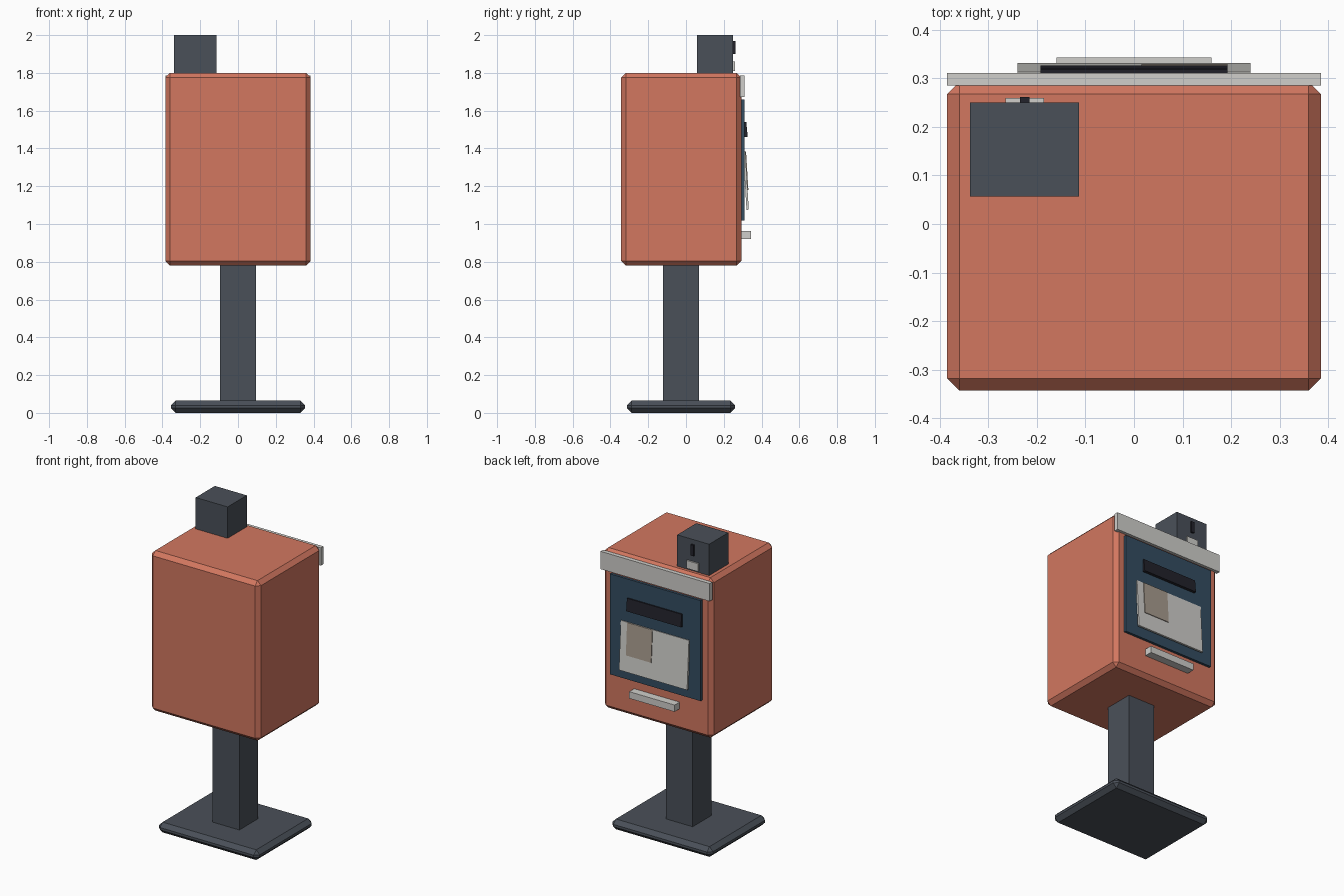
import bpy, bmesh
from mathutils import Matrix, Vector

if "Cube" in bpy.data.objects:
    bpy.data.objects.remove(bpy.data.objects["Cube"])


def srgb(r, g, b):
    def lin(c):
        c /= 255
        return c / 12.92 if c <= 0.04045 else ((c + 0.055) / 1.055) ** 2.4
    return (lin(r), lin(g), lin(b), 1)


def material(name, rgb):
    m = bpy.data.materials.new(name)
    m.diffuse_color = srgb(*rgb)
    m.use_nodes = True
    m.node_tree.nodes["Principled BSDF"].inputs["Base Color"].default_value = m.diffuse_color
    return m


ORANGE = material("terracotta_paint", (210, 119, 96))
STEEL = material("dark_steel", (74, 80, 89))
LIGHT = material("light_grey", (208, 207, 203))
BLUE = material("navy_panel", (52, 77, 97))
TAN = material("tan_label", (168, 156, 143))
BLACK = material("slot_black", (34, 34, 43))


def box(name, x, y, z, mat, bevel=0, tilt=0):
    """Box from (min, max) ranges, optionally chamfered and tilted about x."""
    ranges = (x, y, z)
    size = [b - a for a, b in ranges]
    centre = Vector([(a + b) / 2 for a, b in ranges])
    bm = bmesh.new()
    bmesh.ops.create_cube(bm, size=1, matrix=Matrix.Diagonal((*size, 1)))
    if bevel:
        bmesh.ops.bevel(bm, geom=bm.edges[:], offset=bevel, segments=1,
                        affect='EDGES', profile=0.5)
    mesh = bpy.data.meshes.new(name)
    bm.to_mesh(mesh)
    bm.free()
    mesh.materials.append(mat)
    ob = bpy.data.objects.new(name, mesh)
    ob.location = centre
    ob.rotation_euler.x = tilt
    bpy.context.collection.objects.link(ob)
    return ob


# Stand
box("base_plate", (-0.355, 0.355), (-0.313, 0.260), (0, 0.065), STEEL, 0.025)
box("post", (-0.095, 0.095), (-0.122, 0.068), (0.05, 0.80), STEEL)

# Cabinet
box("cabinet", (-0.385, 0.385), (-0.343, 0.293), (0.78, 1.80), ORANGE, 0.025)
box("header_strip", (-0.385, 0.385), (0.285, 0.311), (1.672, 1.785), LIGHT)

# Service panel on the back
box("panel", (-0.32, 0.32), (0.285, 0.309), (1.018, 1.658), BLUE)
box("panel_slot", (-0.193, 0.193), (0.307, 0.323), (1.46, 1.54), BLACK, tilt=0.1)
box("notice_plate", (-0.24, 0.24), (0.311, 0.323), (1.075, 1.385), LIGHT, tilt=0.06)
box("notice_label", (0.015, 0.193), (0.315, 0.324), (1.18, 1.385), TAN, tilt=0.06)
box("handle", (-0.16, 0.16), (0.285, 0.343), (0.92, 0.963), LIGHT)

# Sensor box on the roof
box("sensor_box", (-0.338, -0.113), (0.057, 0.250), (1.79, 2.0), STEEL)
box("sensor_slot", (-0.235, -0.215), (0.245, 0.262), (1.90, 1.97), BLACK)
box("sensor_label", (-0.265, -0.185), (0.245, 0.260), (1.81, 1.86), LIGHT)
